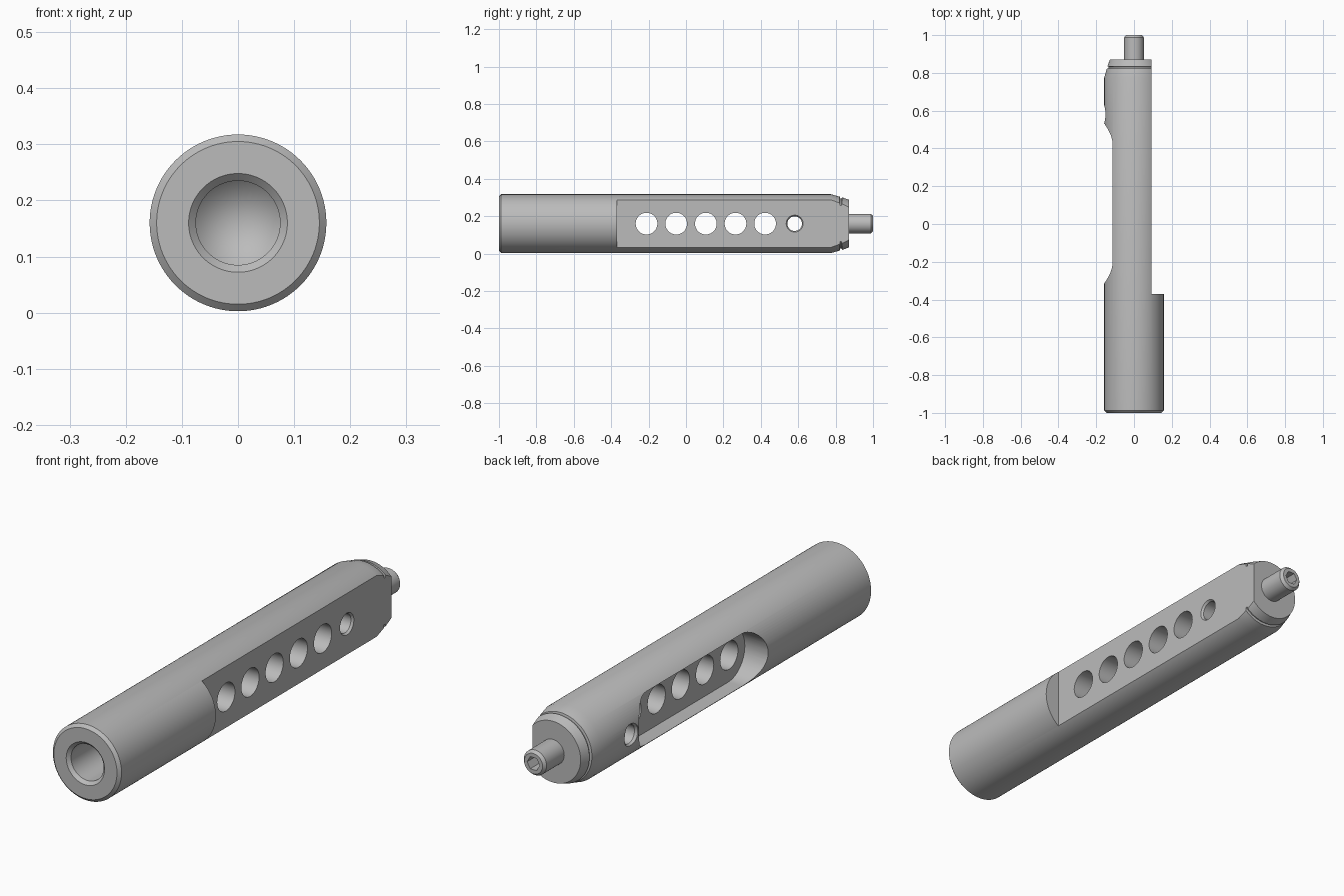
import bpy, bmesh, math
from mathutils import Vector

CZ = 0.16          # height of the long axis
R = 0.1575         # body radius
FLAT_X = 0.093     # milled flat on the +x side
FLOOR_X = -0.05    # floor of the pocket on the -x side
PITCH = 0.1585     # hole spacing

cube = bpy.data.objects.get("Cube")
if cube:
    bpy.data.objects.remove(cube, do_unlink=True)

steel = bpy.data.materials.new("grey_steel")
steel.use_nodes = True
grey = (0.5, 0.5, 0.5, 1)
steel.diffuse_color = grey
steel.node_tree.nodes["Principled BSDF"].inputs["Base Color"].default_value = grey


def finish(name, bm):
    """Turn a bmesh into a named object with consistent normals."""
    bmesh.ops.remove_doubles(bm, verts=bm.verts, dist=1e-5)
    bmesh.ops.recalc_face_normals(bm, faces=bm.faces)
    mesh = bpy.data.meshes.new(name)
    bm.to_mesh(mesh)
    bm.free()
    mesh.materials.append(steel)
    obj = bpy.data.objects.new(name, mesh)
    bpy.context.collection.objects.link(obj)
    return obj


def lathe(name, profile, axis="Y", y=0, sides=64):
    """Revolve (radius, distance) points around the Y axis or a line along X."""
    bm = bmesh.new()
    if axis == "Y":
        pts = [Vector((r, d, CZ)) for r, d in profile]
        direction = Vector((0, 1, 0))
    else:
        pts = [Vector((d, y + r, CZ)) for r, d in profile]
        direction = Vector((1, 0, 0))
    verts = [bm.verts.new(p) for p in pts]
    edges = [bm.edges.new(pair) for pair in zip(verts, verts[1:])]
    bmesh.ops.spin(bm, geom=verts + edges, cent=(0, y, CZ), axis=direction,
                   angle=math.tau, steps=sides, use_merge=True)
    return finish(name, bm)


def prism(name, outline, direction):
    """Extrude a flat outline into a solid."""
    bm = bmesh.new()
    face = bm.faces.new([bm.verts.new(p) for p in outline])
    grown = bmesh.ops.extrude_face_region(bm, geom=[face], use_keep_orig=True)
    moved = [v for v in grown["geom"] if isinstance(v, bmesh.types.BMVert)]
    bmesh.ops.translate(bm, verts=moved, vec=direction)
    return finish(name, bm)


def activate(obj):
    bpy.ops.object.select_all(action="DESELECT")
    obj.select_set(True)
    bpy.context.view_layer.objects.active = obj


def cut(obj, cutter):
    """Subtract a cutter, then discard it."""
    cutter.hide_render = True
    mod = obj.modifiers.new("cut", "BOOLEAN")
    mod.operation = "DIFFERENCE"
    mod.solver = "EXACT"
    mod.object = cutter
    activate(obj)
    bpy.ops.object.modifier_apply(modifier=mod.name)
    bpy.data.objects.remove(cutter, do_unlink=True)


# Body: blind bore with drill tip, chamfered front, grooved collar at the back
body = lathe("body", [
    (0, -0.54), (0.063, -0.58), (0.075, -0.592), (0.075, -0.987), (0.088, -1),
    (0.145, -1), (R, -0.988), (R, 0.775), (0.144, 0.822), (0.134, 0.824),
    (0.134, 0.832), (0.141, 0.834), (0.127, 0.872), (0, 0.872)], sides=96)

# Milled flat along the +x side
step = [(FLAT_X, -0.37, -0.1), (0.3, -0.37, -0.1),
        (0.3, 1.1, -0.1), (FLAT_X, 1.1, -0.1)]
cut(body, prism("flat_cutter", step, (0, 0, 0.6)))

# Round-ended pocket on the -x side
radius, ends, n = 0.109, (0.423, -0.205), 24
slot = []
for k, centre in enumerate(ends):
    for i in range(n + 1):
        a = math.pi * (k + i / n)
        slot.append((FLOOR_X, centre + radius * math.sin(a),
                     CZ + radius * math.cos(a)))
cut(body, prism("pocket_cutter", slot, (-0.3, 0, 0)))

# Row of five holes through the pocket floor
for i in range(5):
    cut(body, lathe("hole_cutter", [(0, -0.1), (0.058, -0.1), (0.058, 0.12), (0, 0.12)],
                    "X", -0.211 + i * PITCH, 48))

# Smaller cross hole with countersinks on both sides
cut(body, lathe("cross_hole_cutter", [
    (0, -0.2), (0.046, -0.2), (0.046, -0.153), (0.039, -0.143),
    (0.039, 0.084), (0.046, 0.094), (0.046, 0.12), (0, 0.12)], "X", 0.581, 48))

# Screw pin at the back with a hexagonal socket
pin = lathe("screw_pin", [(0, 0.84), (0.052, 0.84), (0.052, 0.988),
                          (0.042, 1), (0, 1)], sides=48)
hexagon = [(0.029 * math.cos(i * math.pi / 3), 0.94, CZ + 0.029 * math.sin(i * math.pi / 3))
           for i in range(6)]
cut(pin, prism("socket_cutter", hexagon, (0, 0.1, 0)))

for part in (body, pin):
    activate(part)
    bpy.ops.object.shade_smooth_by_angle(angle=math.radians(20))
